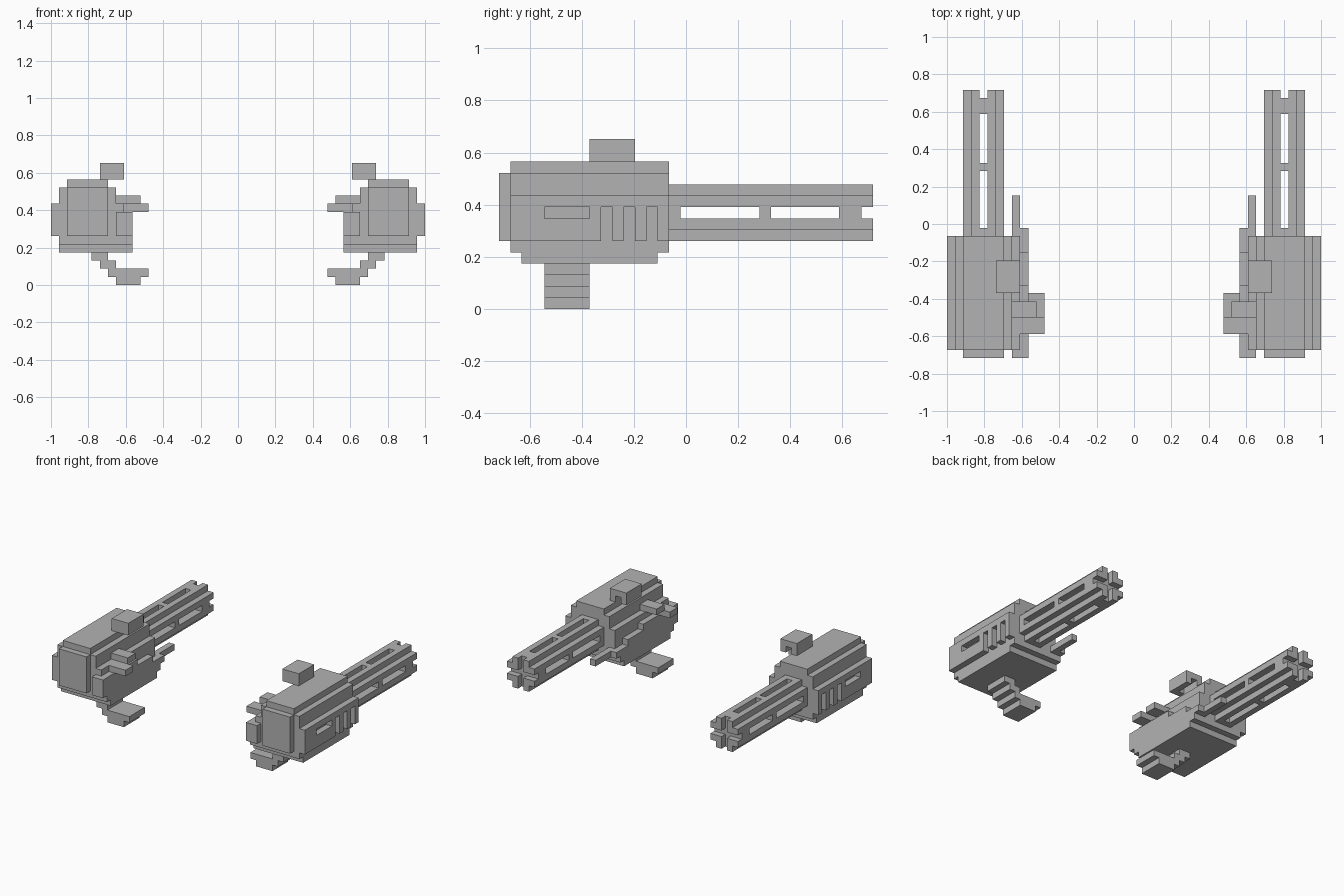
import bpy
import bmesh
from mathutils import Matrix, Vector

if "Cube" in bpy.data.objects:
    bpy.data.objects.remove(bpy.data.objects["Cube"])

U = 2 / 46                                # size of one block
ORIGIN = Vector((-1, -16.5 * U, 0))       # corner of the block grid

metal = bpy.data.materials.new("plain grey")
metal.use_nodes = True
grey = (0.45, 0.45, 0.45, 1)
metal.diffuse_color = grey
metal.node_tree.nodes["Principled BSDF"].inputs["Base Color"].default_value = grey


def part(name, *boxes):
    """Join boxes, given as x, y and z block ranges, and mirror them to the other gun."""
    bm = bmesh.new()
    for box in boxes:
        lo = Vector([r[0] for r in box])
        hi = Vector([r[1] for r in box])
        place = Matrix.Translation(ORIGIN + (lo + hi) / 2 * U)
        size = Matrix.Diagonal((*((hi - lo) * U), 1))
        bmesh.ops.create_cube(bm, size=1, matrix=place @ size)
    mesh = bpy.data.meshes.new(name)
    bm.to_mesh(mesh)
    bm.free()
    mesh.materials.append(metal)
    obj = bpy.data.objects.new(name, mesh)
    bpy.context.collection.objects.link(obj)
    mirror = obj.modifiers.new("Mirror", "MIRROR")
    mirror.use_mirror_merge = False
    return obj


LENGTH = (1, 15)

# Housing with its raised top, rear plate and stepped base
part("housing", ((1, 8), LENGTH, (5, 12)))
part("housing_top", ((2, 7), LENGTH, (12, 13)))
part("rear_plate", ((2, 7), (0, 1), (6, 12)))
part("base_plate", ((1, 10), (2, 14), (4, 5)))

# Outer side plate with a window and open-bottomed vents
part("side_plate",
     ((0, 1), LENGTH, (9, 10)),
     ((0, 1), (1, 4), (6, 9)),
     ((0, 1), (4, 8), (6, 8)),
     ((0, 1), (8, 9), (6, 9)),
     *[((0, 1), (j, j + 1), (6, 9)) for j in (10, 12, 14)])

# Inner side panel, stepping down towards the muzzle
part("inner_panel",
     ((8, 9), LENGTH, (5, 10)),
     ((8, 10), LENGTH, (5, 6)),
     ((8, 10), (0, 16), (6, 7)),
     ((8, 10), (0, 13), (7, 8)),
     ((8, 10), (0, 9), (8, 9)))
part("inner_rod", ((8, 9), (16, 20), (6, 7)))

# Four barrels: each is an L section with its outer corner missing
barrels = []
for right in (False, True):
    for upper in (False, True):
        x = (5, 7) if right else (2, 4)
        x_in = (5, 6) if right else (3, 4)
        z = (9, 11) if upper else (6, 8)
        z_in = (9, 10) if upper else (7, 8)
        barrels += [(x, (15, 33), z_in), (x_in, (15, 33), z)]
part("barrels", *barrels)

# Clamps that tie the barrels together
clamps = []
for span in ((15, 16), (23, 24), (30, 32)):
    clamps += [((2, 7), span, (8, 9)), ((4, 5), span, (6, 11))]
part("barrel_clamps", *clamps)

# Sight block with a notch in its front
part("sight",
     ((6, 9), (8, 12), (14, 15)),
     ((6, 9), (8, 9), (13, 14)),
     ((6, 7), (9, 12), (13, 14)),
     ((8, 9), (9, 12), (13, 14)))

# Upper grip on the inner side
part("grip",
     ((8, 12), (3, 5), (9, 10)),
     ((8, 11), (5, 7), (10, 11)))

# Stepped bracket ending in a tray below the housing
part("bracket", *[(x, (4, 8), (z, z + 1)) for z, x in
                  enumerate(((8, 11), (7, 12), (6, 8), (5, 7)))])
